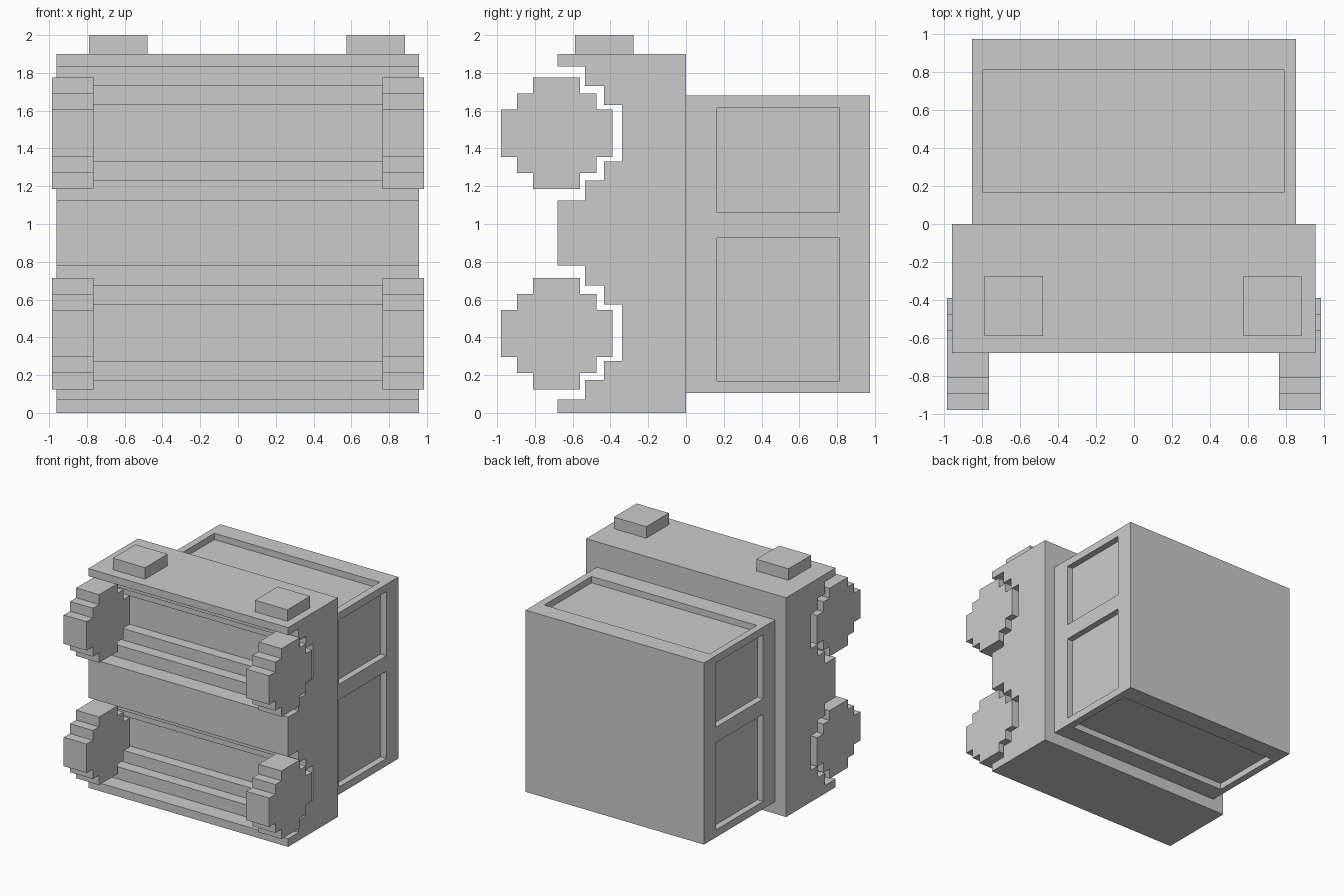
import bpy
import bmesh

if "Cube" in bpy.data.objects:
    bpy.data.objects.remove(bpy.data.objects["Cube"])


def mesh_object(name, bm):
    bmesh.ops.recalc_face_normals(bm, faces=bm.faces[:])
    mesh = bpy.data.meshes.new(name)
    bm.to_mesh(mesh)
    bm.free()
    obj = bpy.data.objects.new(name, mesh)
    bpy.context.collection.objects.link(obj)
    return obj


def add_box(bm, x, y, z):
    verts = bmesh.ops.create_cube(bm, size=1)["verts"]
    for v in verts:
        for i, (lo, hi) in enumerate((x, y, z)):
            v.co[i] = lo if v.co[i] < 0 else hi


def box(name, x, y, z):
    bm = bmesh.new()
    add_box(bm, x, y, z)
    return mesh_object(name, bm)


def extrude_profile(name, points, x0, x1):
    """Extrude a (y, z) outline along x."""
    bm = bmesh.new()
    face = bm.faces.new([bm.verts.new((x0, y, z)) for y, z in points])
    new = bmesh.ops.extrude_face_region(bm, geom=[face])["geom"]
    for v in new:
        if isinstance(v, bmesh.types.BMVert):
            v.co.x = x1
    return mesh_object(name, bm)


WHEEL_Y = -0.685
WHEEL_Z = (0.42, 1.48)

# Chassis block with stepped wheel arches
outline = [(0, 0), (-0.68, 0)]
half_arch = [(-0.68, 0.355), (-0.535, 0.355), (-0.535, 0.25),
             (-0.435, 0.25), (-0.435, 0.15), (-0.34, 0.15)]
for zc in WHEEL_Z:
    c = zc + 0.005 if zc < 1 else zc
    outline += [(y, c - h) for y, h in half_arch]
    outline += [(y, c + h) for y, h in reversed(half_arch)]
outline += [(-0.68, 1.9), (0, 1.9)]
extrude_profile("chassis", outline, -0.96, 0.957)

# Stepped wheels
quarter = [(0.295, 0.125), (0.21, 0.125), (0.21, 0.21),
           (0.125, 0.21), (0.125, 0.295)]
ring = (quarter + [(-a, b) for a, b in reversed(quarter)]
        + [(-a, -b) for a, b in quarter]
        + [(a, -b) for a, b in reversed(quarter)])
for level, zc in zip(("lower", "upper"), WHEEL_Z):
    points = [(WHEEL_Y + a, zc + b) for a, b in ring]
    for side, s in (("left", -1), ("right", 1)):
        extrude_profile(f"{level}_{side}_wheel", points, s * 0.765, s * 0.985)

# Two small blocks on the end of the chassis
for side, x0 in (("left", -0.79), ("right", 0.575)):
    box(f"{side}_light", (x0, x0 + 0.31), (-0.587, -0.277), (1.9, 2.0))

# Cabin with recessed windows
cabin = box("cabin", (-0.855, 0.855), (0, 0.975), (0.105, 1.68))
D = 0.055
wy = (0.165, 0.812)
bm = bmesh.new()
for s in (-1, 1):
    xs = tuple(sorted((s * (0.855 - D), s * 1.0)))
    for zs in ((0.17, 0.925), (1.06, 1.615)):
        add_box(bm, xs, wy, zs)
for zs in ((1.68 - D, 1.8), (0.0, 0.105 + D)):
    add_box(bm, (-0.795, 0.79), wy, zs)
cutter = mesh_object("window_cutter", bm)
cutter.hide_render = True

mod = cabin.modifiers.new("windows", "BOOLEAN")
mod.operation = "DIFFERENCE"
mod.solver = "EXACT"
mod.object = cutter
bpy.context.view_layer.objects.active = cabin
bpy.ops.object.modifier_apply(modifier=mod.name)
bpy.data.objects.remove(cutter)
